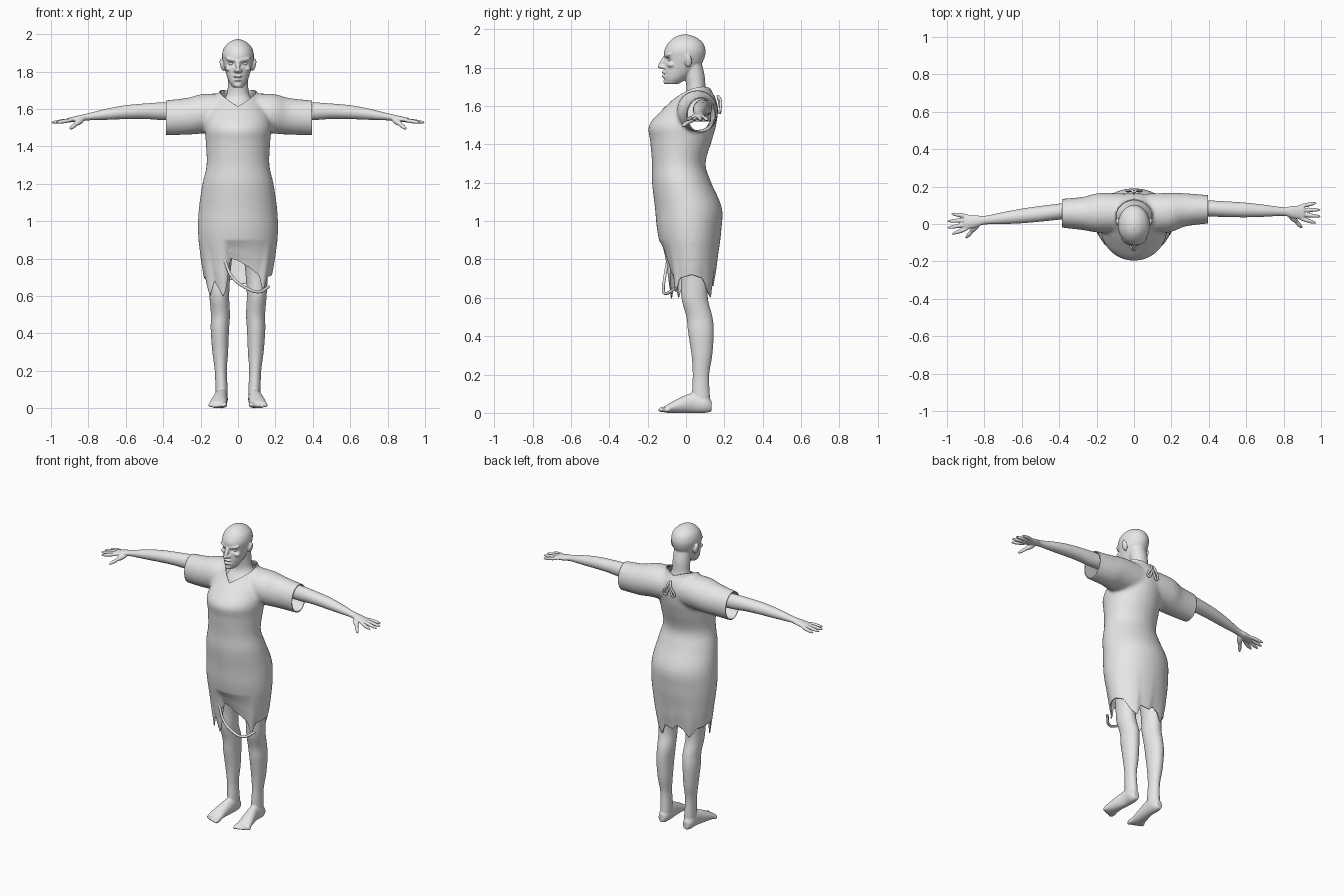
import bpy, bmesh, math
from mathutils import Vector, Matrix

cube = bpy.data.objects.get("Cube")
if cube:
    bpy.data.objects.remove(cube, do_unlink=True)

gray = bpy.data.materials.new("plain_gray")
gray.use_nodes = True
tone = (0.8, 0.8, 0.8, 1)
gray.diffuse_color = tone
gray.node_tree.nodes["Principled BSDF"].inputs["Base Color"].default_value = tone


def smooth_rows(rows, steps=5):
    """Catmull-Rom interpolation between section rows."""
    out = []
    for i in range(len(rows) - 1):
        a, b, c, d = (rows[min(max(i + k, 0), len(rows) - 1)] for k in (-1, 0, 1, 2))
        for s in range(steps):
            t = s / steps
            out.append([q + 0.5 * t * (r - p + t * (2 * p - 5 * q + 4 * r - w + t * (3 * (q - r) + w - p)))
                        for p, q, r, w in zip(a, b, c, d)])
    return out + [list(rows[-1])]


def loft(bm, axis, rows, n=32):
    """Closed tube of ellipses; row = position on axis, centre u, v, radius u, v."""
    rings = []
    for t, u, v, ru, rv in smooth_rows(rows):
        ring = []
        for k in range(n):
            a = 2 * math.pi * k / n
            p = [u + ru * math.cos(a), v + rv * math.sin(a)]
            p.insert("xyz".index(axis), t)
            ring.append(bm.verts.new(p))
        rings.append(ring)
    for r, q in zip(rings, rings[1:]):
        for k in range(n):
            bm.faces.new((r[k], r[(k + 1) % n], q[(k + 1) % n], q[k]))
    bm.faces.new(rings[0])
    bm.faces.new(rings[-1])


def depth_rows(rows):
    """Turn (z, half width, front, back) into loft rows."""
    return [(z, 0, (f + b) / 2, w, (b - f) / 2) for z, w, f, b in rows]


def blob(bm, centre, radii, rot=None):
    m = Matrix.Translation(centre) @ (rot or Matrix()) @ Matrix.Diagonal((*radii, 1))
    bmesh.ops.create_uvsphere(bm, u_segments=20, v_segments=12, radius=1, matrix=m)


def finger(bm, a, b, r):
    a, b = Vector(a), Vector(b)
    d = b - a
    blob(bm, (a + b) / 2, (r, r, d.length / 2), d.to_track_quat("Z", "Y").to_matrix().to_4x4())


def bake(obj):
    dg = bpy.context.evaluated_depsgraph_get()
    return bpy.data.meshes.new_from_object(obj.evaluated_get(dg))


def finish(name, bm, voxel=0, passes=4):
    """Make an object; with a voxel size, fuse its parts into one soft skin."""
    bmesh.ops.recalc_face_normals(bm, faces=bm.faces)
    me = bpy.data.meshes.new(name)
    bm.to_mesh(me)
    bm.free()
    obj = bpy.data.objects.new(name, me)
    bpy.context.collection.objects.link(obj)
    if voxel:
        mod = obj.modifiers.new("fuse", "REMESH")
        mod.mode, mod.voxel_size = "VOXEL", voxel
        soft = obj.modifiers.new("soften", "SMOOTH")
        soft.factor, soft.iterations = 0.5, passes
        baked = bake(obj)
        obj.modifiers.clear()
        obj.data = baked
    obj.data.materials.clear()
    obj.data.materials.append(gray)
    obj.data.shade_smooth()
    return obj


# Dress: torso and sleeves fused
bm = bmesh.new()
loft(bm, "z", depth_rows([
    (.5, .175, -.08, .135), (.6, .184, -.09, .143), (.7, .195, -.105, .157), (.8, .204, -.12, .167),
    (.95, .214, -.15, .184), (1.07, .209, -.162, .187), (1.2, .19, -.177, .132), (1.3, .168, -.177, .102),
    (1.42, .172, -.187, .135), (1.5, .178, -.193, .157), (1.58, .165, -.125, .167),
    (1.64, .13, -.065, .155), (1.69, .1, -.035, .13), (1.78, .09, -.03, .12)]), 48)
for s in (-1, 1):
    shift = .01 * s
    loft(bm, "x", [(0, .06, 1.58, .1, .1), (s * .18, .06, 1.575, .106, .106),
                   (s * .28, .066 + shift, 1.56, .088, .098), (s * .46, .069 + shift, 1.55, .07, .09)])
dress = finish("dress", bm, .011, 5)

# Torn hem height by angle in degrees around the skirt
hem = [(-180, .7), (-168, .7), (-155, .6), (-145, .68), (-125, .59), (-116, .68), (-110, .8), (-90, .79),
       (-60, .75), (-40, .71), (-32, .62), (-22, .7), (0, .72), (20, .7), (35, .63), (50, .6), (60, .67),
       (90, .66), (105, .69), (125, .67), (140, .62), (155, .68), (180, .7)]


def hem_at(deg):
    for (a, p), (b, q) in zip(hem, hem[1:]):
        if deg <= b:
            return p + (q - p) * (deg - a) / (b - a)


bm = bmesh.new()
bm.from_mesh(dress.data)


def cut(co, no, clear=True):
    bmesh.ops.bisect_plane(bm, geom=bm.verts[:] + bm.edges[:] + bm.faces[:], plane_co=co,
                           plane_no=no, clear_outer=clear)


# Open the hem, sleeves and V neck
cut((0, 0, .6), (0, 0, -1))
cut((.395, 0, 0), (1, 0, 0))
cut((-.385, 0, 0), (-1, 0, 0))
cut((0, 0, 0), (1, 0, 0), False)
for s in (-1, 1):
    cut((0, -.12, 1.605), (-s * .4, -.3, 1), False)
gone = []
for f in bm.faces:
    c = f.calc_center_median()
    if c.z > 1.605 + .4 * abs(c.x) + .3 * (c.y + .12):
        gone.append(f)
bmesh.ops.delete(bm, geom=gone, context="FACES")
for v in bm.verts:
    if v.co.z < .9:
        h = hem_at(math.degrees(math.atan2(v.co.y - .03, v.co.x)))
        v.co.z = h + (v.co.z - .6) / .3 * (.9 - h)
bm.to_mesh(dress.data)
bm.free()
dress.data.shade_smooth()
cloth = dress.modifiers.new("cloth", "SOLIDIFY")
cloth.thickness = .006

# Head, neck and upper chest
bm = bmesh.new()
loft(bm, "z", depth_rows([
    (1.715, .028, -.104, -.04), (1.74, .045, -.114, 0), (1.77, .058, -.116, .04), (1.81, .07, -.113, .075),
    (1.85, .08, -.113, .096), (1.89, .085, -.113, .102), (1.93, .073, -.092, .088),
    (1.96, .042, -.058, .05), (1.973, .012, -.02, .01)]))
loft(bm, "z", [(1.52, 0, .03, .12, .1), (1.6, 0, .045, .105, .085), (1.65, 0, .055, .075, .06),
               (1.69, 0, .053, .057, .05), (1.76, 0, .045, .055, .052), (1.83, 0, .03, .055, .05)])
finger(bm, (0, -.1, 1.868), (0, -.142, 1.8), .013)
blob(bm, (0, -.13, 1.806), (.014, .018, .011))
blob(bm, (0, -.114, 1.776), (.025, .015, .008))
blob(bm, (0, -.113, 1.756), (.022, .015, .008))
blob(bm, (0, -.106, 1.728), (.02, .012, .014))
for s in (-1, 1):
    blob(bm, (s * .014, -.12, 1.803), (.011, .013, .009))
    finger(bm, (s * .008, -.113, 1.857), (s * .068, -.083, 1.872), .01)
    blob(bm, (s * .048, -.077, 1.815), (.02, .02, .014))
    tilt = Matrix.Rotation(s * .25, 4, "Y")
    blob(bm, (s * .085, .012, 1.835), (.011, .02, .034), tilt)
head = finish("head", bm, .005, 3)
for v in head.data.vertices:
    for s in (-1, 1):
        d = v.co - Vector((s * .035, -.102, 1.842))
        v.co.y += .015 * math.exp(-(d.x / .02) ** 2 - (d.z / .011) ** 2 - (d.y / .04) ** 2)
    # crease between the lips
    v.co.y += .01 * math.exp(-((v.co.z - 1.766) / .005) ** 2 - (v.co.x / .02) ** 2) * (v.co.y < -.09)

for s, side in ((-1, "right"), (1, "left")):
    # Eyes
    bm = bmesh.new()
    blob(bm, (s * .035, -.081, 1.841), (.015, .013, .009))
    finish(side + "_eye", bm)

    # Arms and hands
    base, slope = (.1, .042) if s > 0 else (.112, .115)

    def at(x, dy, z):
        return (s * x, base - slope * x + dy, z)

    bm = bmesh.new()
    arm = [(.2, 1.59, .045, .045), (.4, 1.588, .043, .047), (.5, 1.588, .042, .041), (.6, 1.583, .039, .037),
           (.7, 1.572, .032, .03), (.8, 1.558, .023, .019), (.85, 1.549, .033, .017), (.91, 1.54, .037, .012)]
    loft(bm, "x", [(s * x, base - slope * x, z, ry, rz) for x, z, ry, rz in arm])
    for k, tip in enumerate((.975, 1.0, 1.0, .978)):
        off = k - 1.5
        finger(bm, at(.875, off * .02, 1.543), at(tip, off * .036, 1.527), .011)
    finger(bm, at(.825, -.01, 1.547), at(.875, -.055, 1.515), .016)
    finger(bm, at(.855, -.038, 1.527), at(.9, -.085, 1.492), .011)
    finish(side + "_arm", bm, .004, 3)

    # Legs, feet and toes
    bm = bmesh.new()
    leg = [(.04, .088, .085, .033, .043), (.1, .088, .078, .033, .046), (.2, .092, .078, .032, .043),
           (.3, .095, .083, .042, .054), (.42, .097, .078, .049, .067), (.5, .094, .07, .051, .068),
           (.6, .1, .045, .053, .069), (.72, .1, .045, .06, .075), (.95, .095, .03, .08, .1)]
    loft(bm, "z", [(z, s * x, *rest) for z, x, *rest in leg])
    foot = [(.133, .09, .035, .02, .028), (.1, .09, .045, .034, .045), (.04, .09, .052, .035, .052),
            (-.03, .1, .04, .041, .04), (-.09, .107, .024, .047, .024), (-.112, .108, .018, .044, .016)]
    loft(bm, "y", [(y, s * x, *rest) for y, x, *rest in foot])
    for k in range(5):
        r = .015 if k == 0 else .011
        x = .07 + .019 * k
        finger(bm, (s * x, -.08, .022), (s * (x + .003), -.146 + .009 * k, r), r)
    finish(side + "_leg", bm, .005, 3)


def cord(name, points, radius):
    """Thin round strip along a smooth path."""
    cu = bpy.data.curves.new(name, "CURVE")
    cu.dimensions, cu.bevel_depth, cu.bevel_resolution = "3D", radius, 2
    cu.use_fill_caps = True
    sp = cu.splines.new("BEZIER")
    sp.bezier_points.add(len(points) - 1)
    for bp, p in zip(sp.bezier_points, points):
        bp.co = p
        bp.handle_left_type = bp.handle_right_type = "AUTO"
    tmp = bpy.data.objects.new(name + "_path", cu)
    bpy.context.collection.objects.link(tmp)
    me = bake(tmp)
    bpy.data.objects.remove(tmp)
    bm = bmesh.new()
    bm.from_mesh(me)
    finish(name, bm)


# Loose strip hanging from the torn hem
cord("hanging_strip", [(-.072, -.097, .79), (-.03, -.112, .7), (.04, -.118, .645), (.11, -.105, .622),
                       (.165, -.055, .65)], .008)

# Lacing tabs on the upper back
for s, side in ((-1, "right"), (1, "left")):
    cord(side + "_back_lace", [(0, .165, 1.655), (s * .012, .18, 1.63), (s * .032, .176, 1.565),
                               (s * .012, .178, 1.59), (0, .168, 1.65)], .007)
